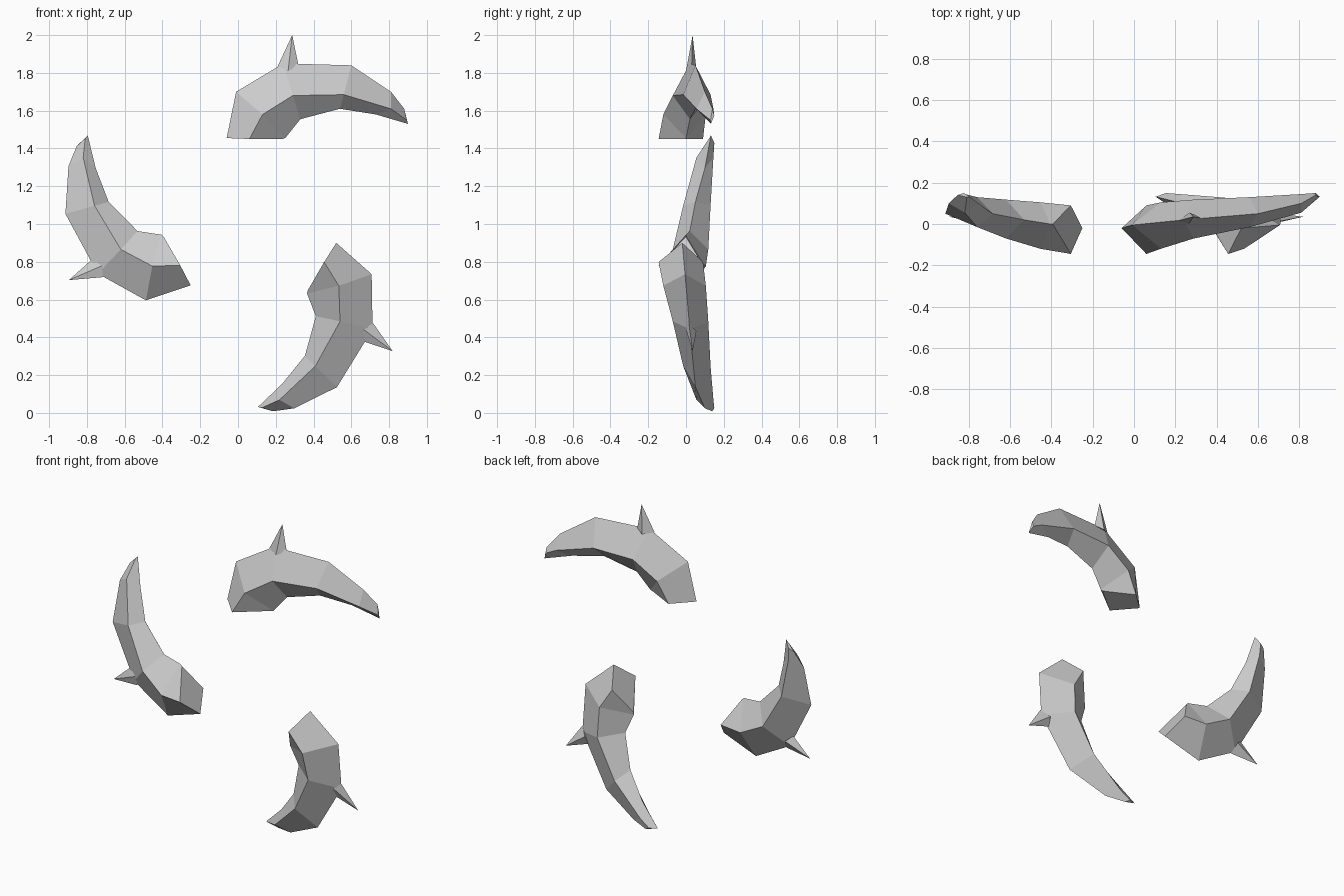
import bpy, bmesh, math
from mathutils import Matrix, Vector

if "Cube" in bpy.data.objects:
    bpy.data.objects.remove(bpy.data.objects["Cube"])

CENTRE = Vector((0.07, 0.0, 1.01))

# Diamond cross-sections from head to tail: outer, front, inner, back
SECTIONS = [
    [(-.06, -.02, 1.455), (.06, -.145, 1.45), (.235, 0, 1.45), (.06, .09, 1.45)],
    [(-.01, -.005, 1.70), (.13, -.12, 1.58), (.25, 0, 1.455), (.13, .105, 1.58)],
    [(.24, .02, 1.85), (.29, -.07, 1.68), (.33, .02, 1.555), (.29, .118, 1.68)],
    [(.60, .05, 1.84), (.56, -.015, 1.685), (.54, .05, 1.61), (.56, .13, 1.685)],
    [(.81, .10, 1.70), (.81, .055, 1.61), (.73, .10, 1.58), (.81, .145, 1.61)],
    [(.88, .14, 1.61), (.893, .13, 1.55), (.90, .132, 1.53), (.88, .15, 1.575)],
]
# Thin spike: base loop and tip
SPIKE_BASE = [(.21, .015, 1.835), (.265, .0, 1.81), (.32, .03, 1.84), (.27, .055, 1.82)]
SPIKE_TIP = (.287, .035, 2.0)


def build(name, loops, tip=None):
    """Skin successive four-sided loops, closing both ends."""
    bm = bmesh.new()
    rings = [[bm.verts.new(Vector(p) - CENTRE) for p in loop] for loop in loops]
    for a, b in zip(rings, rings[1:]):
        for i in range(4):
            j = (i + 1) % 4
            bm.faces.new((a[i], a[j], b[j], b[i]))
    bm.faces.new(rings[0])
    if tip:
        t = bm.verts.new(Vector(tip) - CENTRE)
        for i in range(4):
            bm.faces.new((rings[-1][i], rings[-1][(i + 1) % 4], t))
    else:
        bm.faces.new(rings[-1])
    bmesh.ops.recalc_face_normals(bm, faces=bm.faces)
    mesh = bpy.data.meshes.new(name)
    bm.to_mesh(mesh)
    bm.free()
    return mesh


blade = build("curved_blade", SECTIONS)
spike = build("spike", [SPIKE_BASE], SPIKE_TIP)

# Three copies turned about the centre
for k in range(3):
    turn = Matrix.Translation(CENTRE) @ Matrix.Rotation(math.radians(120 * k), 4, 'Y')
    for mesh in (blade, spike):
        ob = bpy.data.objects.new(f"{mesh.name}_{k + 1}", mesh)
        ob.matrix_world = turn
        bpy.context.collection.objects.link(ob)
